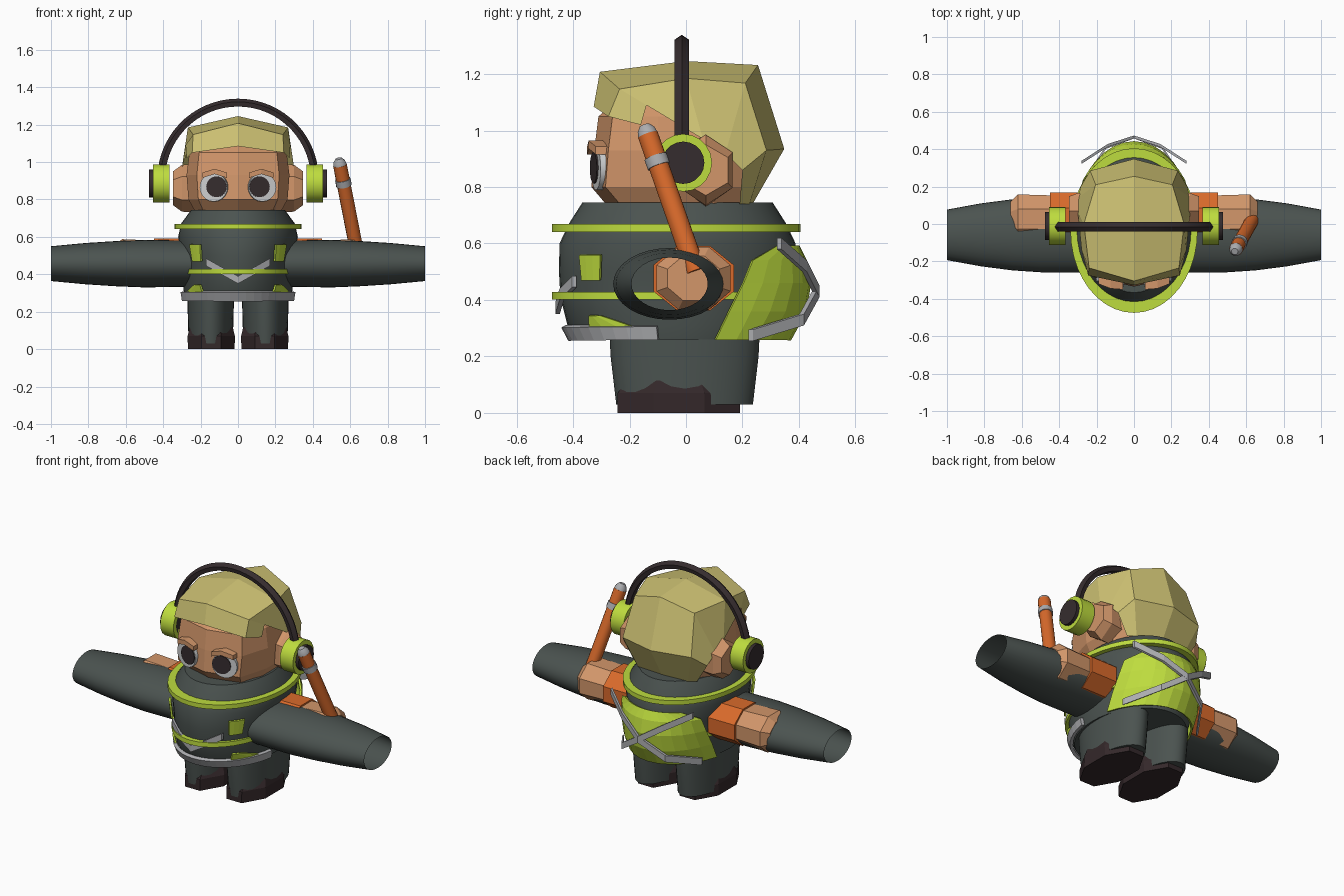
import bpy, bmesh, math
from mathutils import Vector
from math import sin, cos, pi, radians

if "Cube" in bpy.data.objects:
    bpy.data.objects.remove(bpy.data.objects["Cube"], do_unlink=True)


def material(name, code):
    def linear(c):
        c /= 255
        return c / 12.92 if c < 0.04 else ((c + 0.055) / 1.055) ** 2.4
    rgb = [linear(v) for v in bytes.fromhex(code)]
    m = bpy.data.materials.new(name)
    m.use_nodes = True
    m.diffuse_color = (*rgb, 1)
    m.node_tree.nodes["Principled BSDF"].inputs["Base Color"].default_value = (*rgb, 1)
    return m


SKIN = material("skin", "D2966A")
HAIR = material("blond hair", "CFC374")
LIME = material("lime", "BEDC3E")
CLOTH = material("dark cloth", "4B5350")
BLACK = material("black plastic", "352C2E")
ORANGE = material("orange", "D96A2B")
GREY = material("grey reflective", "ACADB0")
WHITE = material("eye white", "CDCFD0")
BOOT = material("boot brown", "34282A")


def loft(name, rings, mat, smooth=False, closed=True, cap=True, thick=0):
    """Skin a list of equally long point rings."""
    bm = bmesh.new()
    rows = [[bm.verts.new(p) for p in ring] for ring in rings]
    n = len(rows[0])
    for a, b in zip(rows, rows[1:]):
        for i in range(n if closed else n - 1):
            j = (i + 1) % n
            bm.faces.new((a[i], a[j], b[j], b[i]))
    if closed and cap:
        bm.faces.new(rows[0])
        bm.faces.new(rows[-1])
    bmesh.ops.recalc_face_normals(bm, faces=bm.faces)
    mesh = bpy.data.meshes.new(name)
    bm.to_mesh(mesh)
    bm.free()
    mesh.materials.append(mat)
    ob = bpy.data.objects.new(name, mesh)
    bpy.context.collection.objects.link(ob)
    if thick:
        mod = ob.modifiers.new("thickness", "SOLIDIFY")
        mod.thickness = thick
        mod.offset = 0
    if smooth:
        bpy.ops.object.select_all(action="DESELECT")
        ob.select_set(True)
        bpy.context.view_layer.objects.active = ob
        bpy.ops.object.shade_smooth_by_angle(angle=radians(35))
    return ob


def oval(cx, cy, z, a, b, n=32, turn=0):
    return [(cx + a * cos(2 * pi * (i + turn) / n), cy + b * sin(2 * pi * (i + turn) / n), z)
            for i in range(n)]


def oval_x(x, cy, cz, b, c, n=32, turn=0):
    return [(x, p, q) for p, q, _ in oval(cy, cz, 0, b, c, n, turn)]


def rod(name, start, end, radii, mat, n=14, smooth=True):
    """Round bar from start to end, with radii spread along it."""
    start, end = Vector(start), Vector(end)
    turn = (end - start).to_track_quat("Z", "Y")
    rings = []
    for k, r in enumerate(radii):
        centre = start.lerp(end, k / (len(radii) - 1))
        rings.append([centre + turn @ Vector(p) for p in oval(0, 0, 0, r, r, n)])
    return loft(name, rings, mat, smooth)


def ribbon(name, path, mat, half=0.02, depth=0.008):
    return loft(name, [[(x, y + dy * depth, z + dz * half)
                        for dy, dz in ((-1, -1), (1, -1), (1, 1), (-1, 1))]
                       for x, y, z in path], mat)


def shell(name, rows, mat, thick=0.012, n=12):
    """Open patch around the torso; each row is z, a, b, first angle, last angle."""
    rings = []
    for z, a, b, t0, t1 in rows:
        ts = [radians(t0 + (t1 - t0) * i / n) for i in range(n + 1)]
        rings.append([(a * cos(t), -0.033 + b * sin(t), z) for t in ts])
    return loft(name, rings, mat, closed=False, thick=thick)


# Torso and its lime bands
loft("torso", [oval(0, -0.03, z, a, b, 40) for z, a, b in (
    (0.26, 0.28, 0.36), (0.31, 0.29, 0.39), (0.41, 0.295, 0.415), (0.5, 0.3, 0.42),
    (0.6, 0.32, 0.418), (0.67, 0.305, 0.385), (0.745, 0.25, 0.337))], CLOTH, True)
for name, z, a in (("chest_band", 0.655, 0.34), ("waist_band", 0.415, 0.302)):
    loft(name, [oval(0, -0.035, z + d, a, 0.44, 40) for d in (-0.014, 0.014)], LIME, True)

# Reflective hem, vest back and front vest patches
shell("front_hem", [(0.26, 0.295, 0.375, -170, -10), (0.307, 0.302, 0.4, -170, -10)],
      GREY, 0.02, 20)
shell("vest_back", [(0.26, 0.3, 0.4, 20, 160), (0.36, 0.31, 0.455, 24, 156),
                    (0.46, 0.32, 0.47, 30, 150), (0.54, 0.33, 0.455, 36, 144),
                    (0.59, 0.33, 0.43, 55, 125)], LIME)
for side, mid in (("left", -45), ("right", -135)):
    s = 1 if side == "left" else -1
    shell(side + "_vest_front", [(0.47, 0.31, 0.43, mid - 6, mid + 6),
                                 (0.56, 0.325, 0.435, mid - 7, mid + 7)], LIME, n=3)
    shell(side + "_vest_corner", [(0.3, 0.297, 0.395, mid - 6 * s, mid + 25 * s),
                                  (0.345, 0.305, 0.41, mid - 4 * s, mid + 4 * s)], LIME, n=3)
    ribbon(side + "_front_strap", [(0.17 * s, -0.395, 0.465), (0.09 * s, -0.44, 0.42),
                                   (0, -0.455, 0.37)], GREY)
    ribbon(side + "_back_strap", [(0.28 * s, 0.33, 0.6), (0.14 * s, 0.42, 0.52),
                                  (0, 0.465, 0.43), (-0.15 * s, 0.41, 0.33),
                                  (-0.27 * s, 0.23, 0.275)], GREY)

# Head
head_rings = []
for z, w, front, back in ((0.7, 0.21, -0.25, 0.19), (0.8, 0.265, -0.335, 0.21),
                          (0.93, 0.275, -0.325, 0.24), (1.05, 0.26, -0.31, 0.2),
                          (1.13, 0.2, -0.22, 0.16)):
    half = [(0, front), (0.8 * w, front + 0.05), (w, -0.1), (w, 0.1), (0.7 * w, back), (0, back)]
    head_rings.append([(x, y, z) for x, y in half] + [(-x, y, z) for x, y in half[-2:0:-1]])
loft("head", head_rings, SKIN)

# Hair: ribs from fringe to nape, each from side edge over the corner to the centre
ribs = [
    [(0.275, -0.16, 1.02), (0.245, -0.275, 1.05), (0, -0.327, 1.085)],
    [(0.28, -0.14, 1.09), (0.24, -0.235, 1.147), (0, -0.305, 1.208)],
    [(0.30, 0.06, 0.97), (0.268, 0, 1.185), (0, 0, 1.246)],
    [(0.30, 0.14, 0.92), (0.205, 0.21, 1.168), (0, 0.255, 1.232)],
    [(0.285, 0.2, 0.86), (0.235, 0.285, 0.93), (0, 0.348, 0.935)],
    [(0.21, 0.19, 0.74), (0.17, 0.225, 0.74), (0, 0.236, 0.74)]]
loft("hair", [rib + [(-x, y, z) for x, y, z in rib[1::-1]] for rib in ribs], HAIR, closed=False)

# Headset band
band = []
for i in range(33):
    t = pi * (-0.02 + 1.04 * i / 32)
    band.append([((0.411 + r) * cos(t), -0.015 + y, 0.907 + (0.411 + r) * sin(t))
                 for r, y in ((0.021, 0), (0.004, 0.025), (-0.021, 0.02),
                              (-0.021, -0.02), (0.004, -0.025))])
loft("headset_band", band, BLACK, True)

for side in ("left", "right"):
    s = 1 if side == "left" else -1

    # Eyes, brows and ears
    out = Vector((0.23 * s, -1, 0)).normalized()
    white, pupil = Vector((0.124 * s, -0.29, 0.865)), Vector((0.108 * s, -0.295, 0.868))
    rod(side + "_eye", white, white + out * 0.03, (0.076, 0.076), WHITE, 20)
    rod(side + "_pupil", pupil, pupil + out * 0.034, (0.056, 0.056), BLACK, 16)
    ribbon(side + "_brow", [(0.06 * s, -0.325, 0.93), (0.125 * s, -0.32, 0.95),
                            (0.19 * s, -0.295, 0.93)], SKIN, 0.014, 0.025)
    loft(side + "_ear", [oval_x(x * s, 0.07, 0.86, b, c, 6, 0.5) for x, b, c in
                         ((0.22, 0.1, 0.13), (0.3, 0.11, 0.125), (0.348, 0.09, 0.09))], SKIN)

    # Headset cups
    cup = [(x * s, -0.01, 0.886) for x in (0.365, 0.455, 0.475)]
    rod(side + "_ear_cup", cup[0], cup[1], (0.102, 0.102), LIME, 20)
    rod(side + "_cup_disc", cup[0], cup[2], (0.075, 0.075), BLACK, 20)

    # Wide open sleeve with the forearm and cuff inside it
    loft(side + "_sleeve", [oval_x(x * s, -0.058, 0.457, b, c) for x, b, c in
                            ((0.15, 0.2, 0.122), (0.5, 0.2, 0.127), (0.65, 0.19, 0.121),
                             (0.82, 0.168, 0.11), (1, 0.135, 0.093))], CLOTH, True, cap=False)
    loft(side + "_cuff", [oval_x(x * s, 0.027, 0.477, 0.154, 0.123, 8, 0.5)
                          for x in (0.27, 0.45)], ORANGE)
    loft(side + "_hand", [oval_x(x * s, 0.027, 0.477, b, c, 8, 0.5) for x, b, c in
                          ((0.4, 0.135, 0.11), (0.62, 0.142, 0.12), (0.66, 0.1, 0.085))], SKIN)

    # Legs and boots
    loft(side + "_leg", [oval(0.146 * s, -0.005, z, a, b) for z, a, b in
                         ((0.03, 0.118, 0.242), (0.2, 0.123, 0.262), (0.32, 0.125, 0.268))],
         CLOTH, True)
    loft(side + "_boot", [oval(0.143 * s, -0.025, z, a, b, 8, 0.5) for z, a, b in
                          ((0, 0.135, 0.235), (0.07, 0.137, 0.235), (0.115, 0.125, 0.2))], BOOT)

# Signal baton in the left hand
low, high = Vector((0.64, 0.035, 0.5)), Vector((0.545, -0.135, 0.985))
rod("baton", low, high, (0.037, 0.037), ORANGE)
rod("baton_ring", low.lerp(high, 0.77), low.lerp(high, 0.84), (0.042, 0.042), GREY)
rod("baton_tip", high, low.lerp(high, 1.07), (0.036, 0.032, 0.018), GREY)
